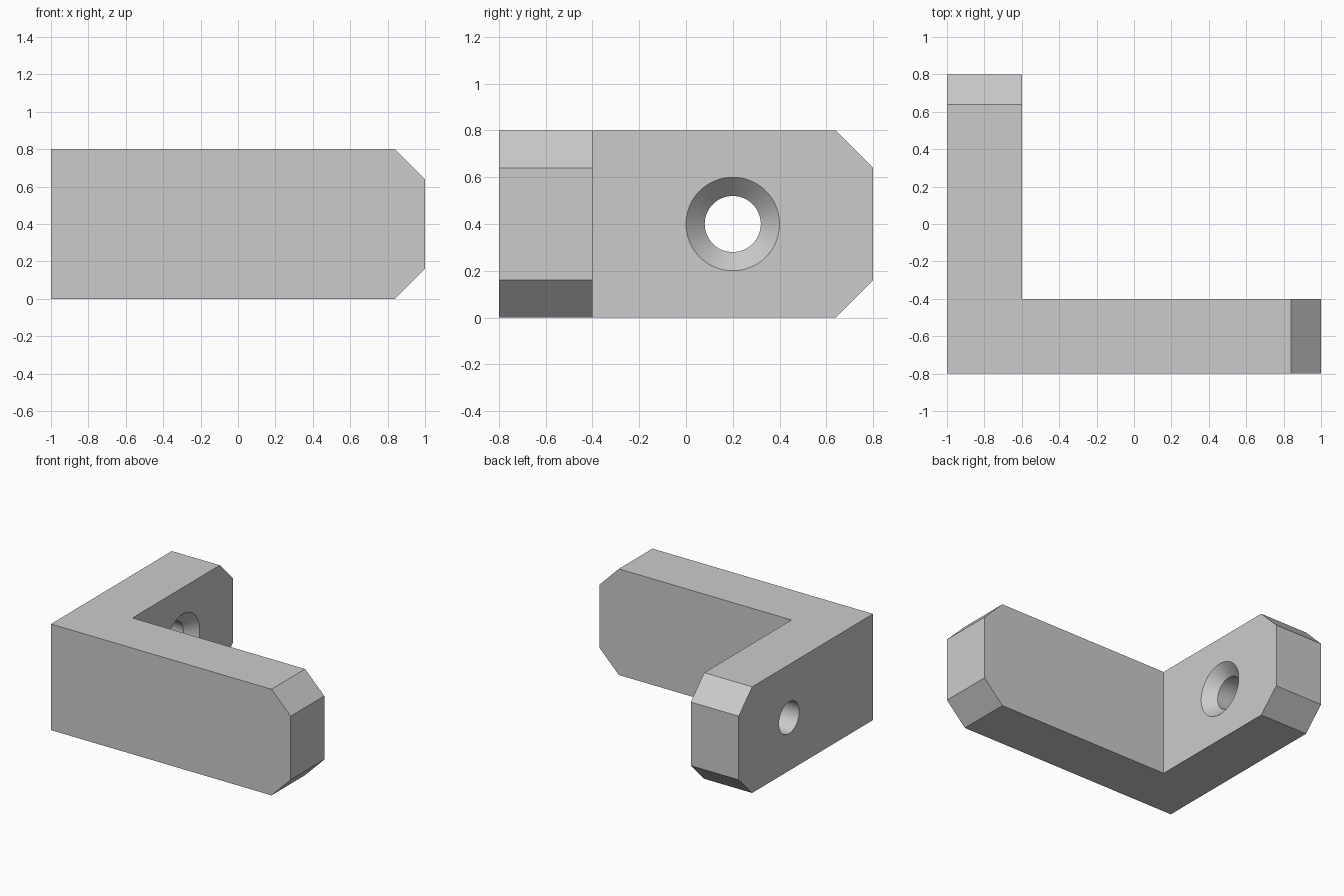
import bpy
import bmesh
from math import radians
from mathutils import Matrix, Vector

cube = bpy.data.objects.get("Cube")
if cube:
    bpy.data.objects.remove(cube, do_unlink=True)

HEIGHT, CHAMFER = 0.8, 0.16

grey = bpy.data.materials.new("light_grey")
grey.use_nodes = True
colour = (0.6, 0.6, 0.6, 1)
grey.diffuse_color = colour
grey.node_tree.nodes["Principled BSDF"].inputs["Base Color"].default_value = colour


def add_object(name, bm):
    bmesh.ops.recalc_face_normals(bm, faces=bm.faces)
    mesh = bpy.data.meshes.new(name)
    bm.to_mesh(mesh)
    bm.free()
    mesh.materials.append(grey)
    obj = bpy.data.objects.new(name, mesh)
    bpy.context.collection.objects.link(obj)
    return obj


# L-shaped bracket, extruded from its plan
plan = [(-1, -0.8), (1, -0.8), (1, -0.4), (-0.6, -0.4), (-0.6, 0.8), (-1, 0.8)]
bm = bmesh.new()
base = bm.faces.new([bm.verts.new((x, y, 0)) for x, y in plan])
top = bmesh.ops.extrude_face_region(bm, geom=[base])["geom"]
bmesh.ops.translate(bm, vec=(0, 0, HEIGHT),
                    verts=[v for v in top if isinstance(v, bmesh.types.BMVert)])

# Chamfers above and below both arm ends
ends = [e for e in bm.edges
        if abs(e.verts[0].co.z - e.verts[1].co.z) < 0.01
        and (all(v.co.x > 0.99 for v in e.verts) or all(v.co.y > 0.79 for v in e.verts))]
bmesh.ops.bevel(bm, geom=ends, offset=CHAMFER, offset_type='OFFSET',
                segments=1, affect='EDGES')
bracket = add_object("corner_bracket", bm)

# Countersunk screw hole, spun from its (x, radius) profile
profile = [(-1.1, 0), (-1.1, 0.12), (-0.68, 0.12), (-0.58, 0.22), (-0.58, 0)]
centre = Vector((0, 0.2, 0.4))
bm = bmesh.new()
points = [bm.verts.new(centre + Vector((x, 0, r))) for x, r in profile]
edges = [bm.edges.new(pair) for pair in zip(points, points[1:])]
bmesh.ops.spin(bm, geom=points + edges, cent=centre, axis=(1, 0, 0),
               angle=radians(360), steps=64, use_duplicate=False)
bmesh.ops.remove_doubles(bm, verts=bm.verts, dist=0.0001)
cutter = add_object("screw_hole_cutter", bm)
cutter.hide_render = True

cut = bracket.modifiers.new("screw_hole", 'BOOLEAN')
cut.operation = 'DIFFERENCE'
cut.solver = 'EXACT'
cut.object = cutter

bpy.ops.object.select_all(action='DESELECT')
bracket.select_set(True)
bpy.context.view_layer.objects.active = bracket
bpy.ops.object.modifier_apply(modifier=cut.name)
bpy.data.objects.remove(cutter, do_unlink=True)
bpy.ops.object.shade_smooth_by_angle(angle=radians(30))
